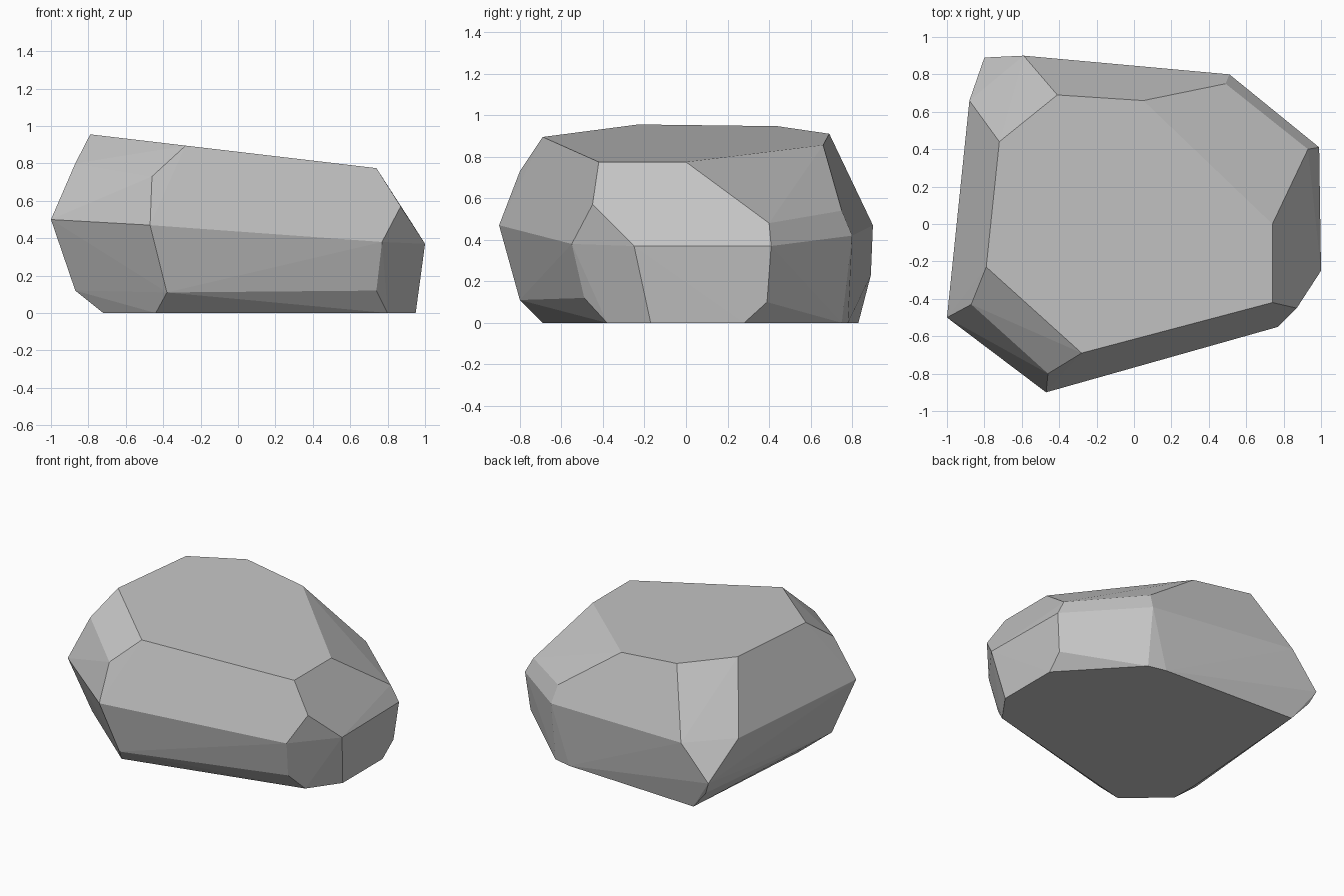
import bpy
import bmesh
import math

default_cube = bpy.data.objects.get("Cube")
if default_cube:
    bpy.data.objects.remove(default_cube, do_unlink=True)


def make_material(name, value):
    """Plain grey material shown alike in viewport and render."""
    material = bpy.data.materials.new(name)
    material.use_nodes = True
    colour = (value, value, value, 1.0)
    material.diffuse_color = colour
    material.node_tree.nodes["Principled BSDF"].inputs["Base Color"].default_value = colour
    return material


def top_height(x):
    """The upper face tilts down gently towards +x."""
    return 0.862 - 0.118 * x


# Corners of the sloping upper face
top_outline = [(.74, 0), (.74, -.42), (-.28, -.69), (-.35, -.6),
               (-.79, -.23), (-.72, .44), (-.41, .69), (.05, .66)]

# Chipped corners between the upper face and the waist
shoulder = [(-.87, -.43, .8), (-.46, -.8, .73), (.87, -.45, .57),
            (.49, .75, .54), (.93, .4, .48)]

# Widest corners round the middle
waist = [(-1, -.5, .5), (-.47, -.9, .47), (.77, -.55, .38),
         (1, -.25, .37), (.99, .41, .37), (.51, .8, .42),
         (-.59, .9, .47), (-.8, .89, .23), (-.88, .66, .49)]

# Chipped corners just above the ground
foot = [(-.76, .86, .14), (-.87, -.41, .12), (-.38, -.8, .11),
        (.74, -.49, .12), (.96, .39, .1), (.51, .75, .1)]

# Flat underside
base_outline = [(-.72, -.45), (-.72, -.25), (-.44, -.69), (.8, -.38),
                (.95, -.17), (.95, .28), (.51, .75), (.38, .78), (-.64, .83)]

corners = [(x, y, top_height(x)) for x, y in top_outline]
corners += shoulder + waist + foot
corners += [(x, y, 0) for x, y in base_outline]

# Wrap the corners in a faceted shell and merge nearly flat neighbours
bm = bmesh.new()
for corner in corners:
    bm.verts.new(corner)
hull = bmesh.ops.convex_hull(bm, input=bm.verts[:], use_existing_faces=False)
loose = [v for v in bm.verts if not v.link_faces]
bmesh.ops.delete(bm, geom=loose, context='VERTS')
bmesh.ops.dissolve_limit(bm, angle_limit=math.radians(1), verts=bm.verts[:],
                         edges=bm.edges[:])
bmesh.ops.recalc_face_normals(bm, faces=bm.faces[:])
for face in bm.faces:
    face.smooth = False

mesh = bpy.data.meshes.new("boulder")
bm.to_mesh(mesh)
bm.free()
mesh.materials.append(make_material("stone grey", 0.56))
boulder = bpy.data.objects.new("boulder", mesh)
bpy.context.scene.collection.objects.link(boulder)
